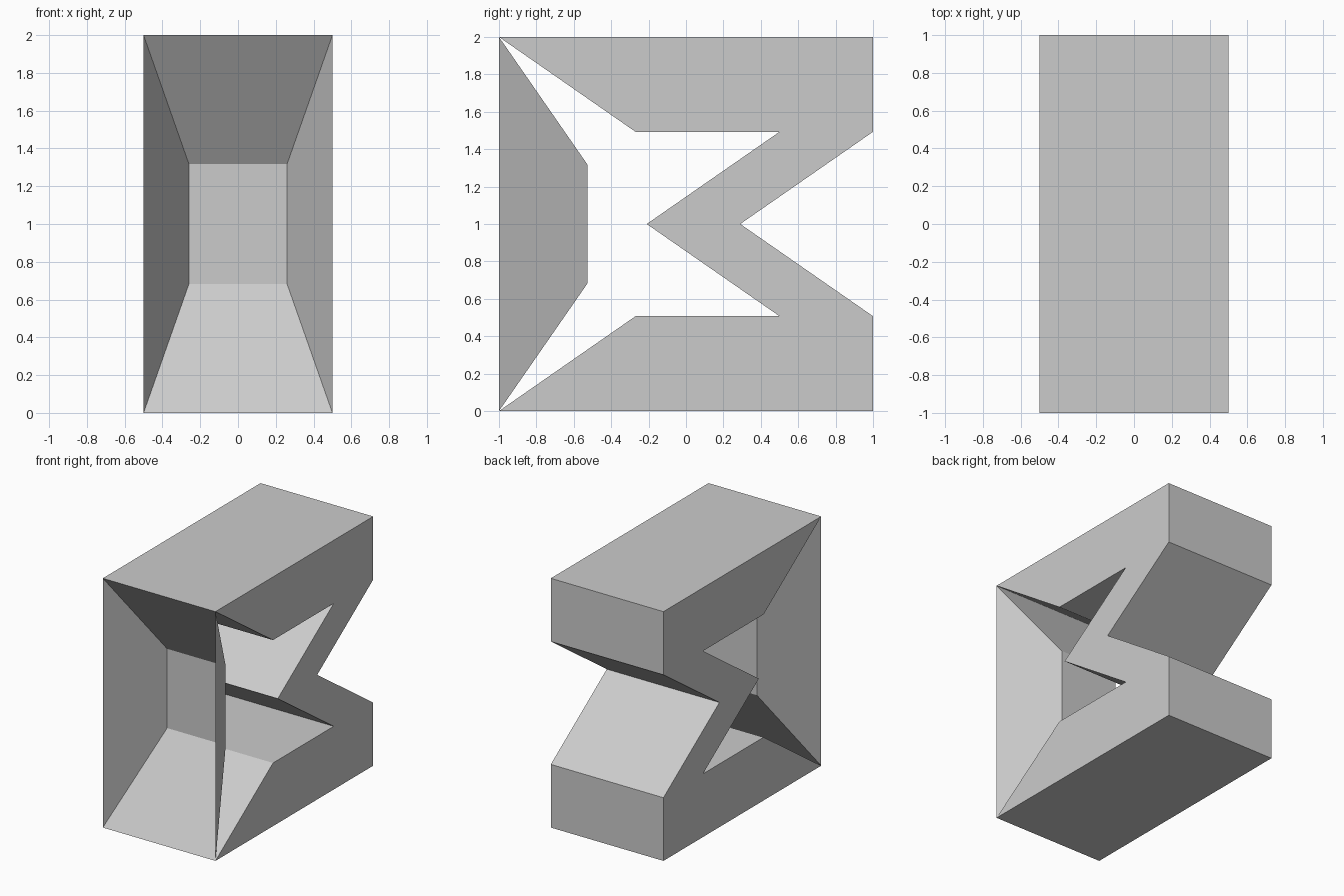
import bpy
import bmesh

if "Cube" in bpy.data.objects:
    bpy.data.objects.remove(bpy.data.objects["Cube"])


def finish(name, bm):
    mesh = bpy.data.meshes.new(name)
    bm.to_mesh(mesh)
    bm.free()
    obj = bpy.data.objects.new(name, mesh)
    bpy.context.collection.objects.link(obj)
    return obj


# Zigzag body: half profile in (y, z - 1), mirrored about mid height, extruded across x
WIDTH = 1.0
front_half = [(-0.21, 0), (0.5, 0.493), (-0.27, 0.493), (-1, 1)]
back_half = [(1, 1), (1, 0.493), (0.29, 0)]
upper = front_half + back_half
lower = [(y, -z) for y, z in reversed(upper[1:-1])]

bm = bmesh.new()
side = bm.faces.new([bm.verts.new((-WIDTH / 2, y, z + 1)) for y, z in upper + lower])
extruded = bmesh.ops.extrude_face_region(bm, geom=[side], use_keep_orig=True)
moved = [g for g in extruded["geom"] if isinstance(g, bmesh.types.BMVert)]
bmesh.ops.translate(bm, verts=moved, vec=(WIDTH, 0, 0))
bmesh.ops.recalc_face_normals(bm, faces=bm.faces)
finish("zigzag_body", bm)

# Front recess: thin tapered cup, open at the front and closed at its inner end
bm = bmesh.new()


def ring(half_x, y, half_z):
    corners = [(-1, -1), (1, -1), (1, 1), (-1, 1)]
    return [bm.verts.new((sx * half_x, y, 1 + sz * half_z)) for sx, sz in corners]


rim = ring(0.5, -1, 1)
inner = ring(0.26, -0.527, 0.318)
for i in range(4):
    j = (i + 1) % 4
    bm.faces.new((rim[i], rim[j], inner[j], inner[i]))
bm.faces.new(inner)
finish("front_recess", bm)
